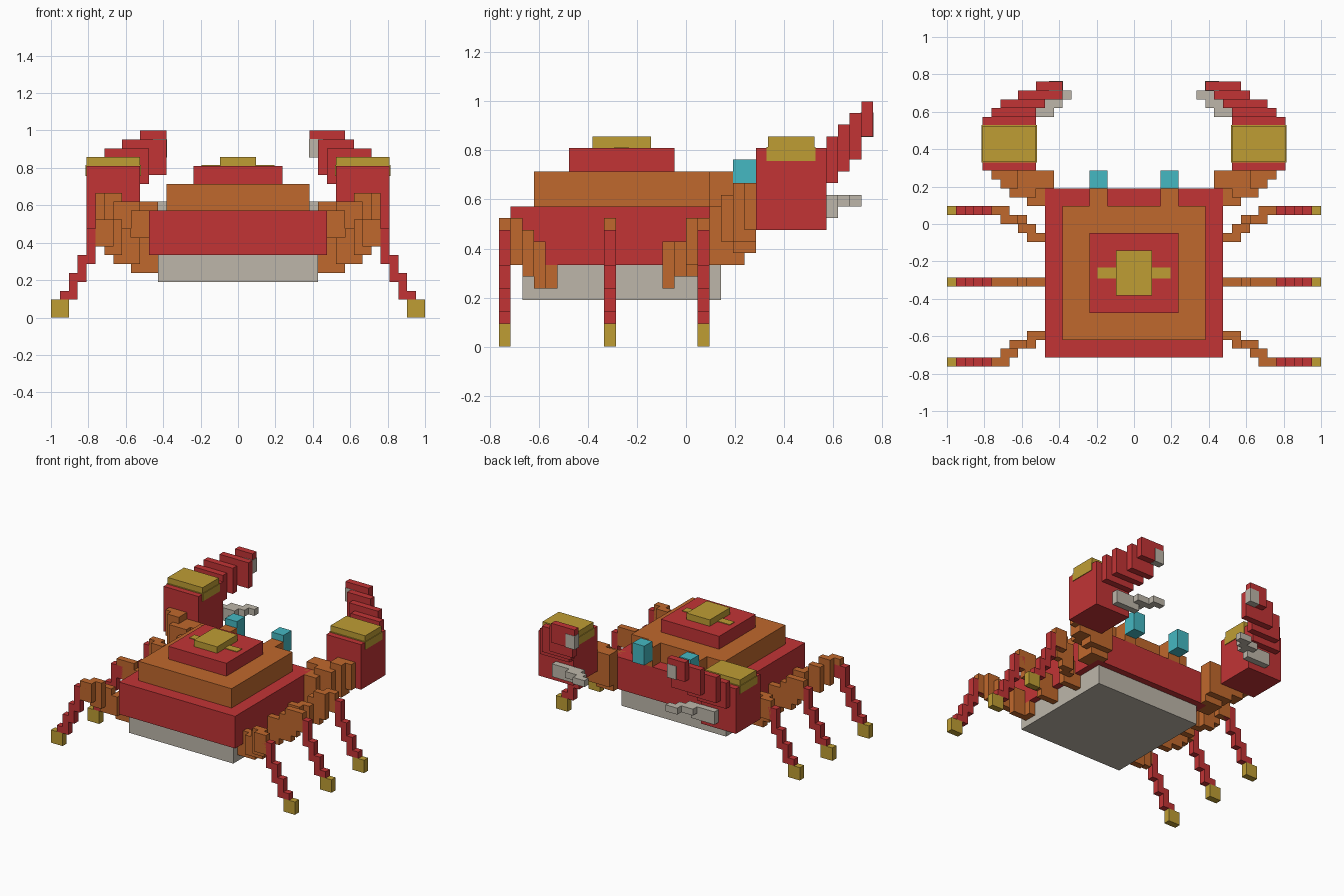
import bpy
import bmesh
from mathutils import Vector

UNIT = 1 / 21  # size of one block
SKIN = 0.1     # overlap of painted patches, in blocks

default_cube = bpy.data.objects.get("Cube")
if default_cube:
    bpy.data.objects.remove(default_cube, do_unlink=True)


def make_material(name, colour):
    material = bpy.data.materials.new(name)
    material.use_nodes = True
    rgba = (*colour, 1)
    material.diffuse_color = rgba
    material.node_tree.nodes["Principled BSDF"].inputs["Base Color"].default_value = rgba
    return material


red = make_material("shell red", (0.54, 0.034, 0.036))
orange = make_material("limb orange", (0.53, 0.14, 0.026))
yellow = make_material("tip yellow", (0.52, 0.34, 0.034))
grey = make_material("belly grey", (0.51, 0.47, 0.40))
cyan = make_material("eye cyan", (0.06, 0.48, 0.54))


def blocks(name, material, boxes, side=1, grow=0):
    """One object from boxes given as (x range, y range, z range) in blocks."""
    bm = bmesh.new()
    for box in boxes:
        low = Vector([r[0] - grow for r in box])
        high = Vector([r[1] + grow for r in box])
        verts = bmesh.ops.create_cube(bm, size=1)["verts"]
        for v in verts:
            for axis in range(3):
                v.co[axis] = (low if v.co[axis] < 0 else high)[axis] * UNIT
            v.co.x *= side
    bmesh.ops.recalc_face_normals(bm, faces=bm.faces)
    mesh = bpy.data.meshes.new(name)
    bm.to_mesh(mesh)
    bm.free()
    mesh.materials.append(material)
    obj = bpy.data.objects.new(name, mesh)
    bpy.context.collection.objects.link(obj)
    return obj


# Stacked body
blocks("belly", grey, [((-9, 9), (-14, 3), (4, 7))])
blocks("carapace", red, [((-10, 10), (-15, 4), (7, 12))])
blocks("upper_shell", orange, [((-8, 8), (-13, 2), (12, 15))])
blocks("shell_cap", red, [((-5, 5), (-10, -1), (15, 17))])
blocks("cap_crest", yellow, [((-2, 2), (-8, -3), (17, 18))])
blocks("crest_stripe", yellow, [((-4, 4), (-6, -5), (16, 17))], grow=SKIN)

# Leg steps seen from the front: (x range, z range)
THIGH = [((9, 10), (5, 7)), ((9, 12), (5, 9)), ((11, 13), (6, 9)),
         ((12, 14), (6, 10)), ((13, 15), (7, 11)), ((14, 16), (8, 11))]
SHIN = [((15, 17), (8, 10)), ((16, 17), (6, 9)), ((17, 18), (4, 7)),
        ((18, 19), (2, 5)), ((18, 20), (2, 3))]
# Sideways position of each thigh step
LEGS = {"front": (-12, -13, -14, -14, -15, -16),
        "middle": (-7,) * 6,
        "back": (-2, -2, -1, 0, 0, 1)}

for side, label in ((1, "left"), (-1, "right")):
    # Eyes on short stalks
    blocks(label + "_eye_stalk", orange, [((3, 5), (2, 4), (12, 15))])\
        .scale.x = side
    blocks(label + "_eye", cyan, [((3, 5), (4, 6), (13, 16))], side)

    # Legs
    for place, slots in LEGS.items():
        name = f"{label}_{place}_leg_"
        foot = (slots[-1], slots[-1] + 1)
        blocks(name + "thigh", orange,
               [(x, (y, y + 1), z) for (x, z), y in zip(THIGH, slots)], side)
        blocks(name + "shin", red, [(x, foot, z) for x, z in SHIN], side)
        blocks(name + "foot", yellow, [((19, 21), foot, (0, 2))], side)

    # Arm and claw
    blocks(label + "_arm", orange,
           [((9, 12), (2, 5), (7, 12)), ((9, 13), (4, 6), (8, 13)),
            ((11, 14), (3, 6), (9, 13)), ((13, 15), (4, 6), (9, 14)),
            ((14, 16), (5, 6), (10, 14))], side)
    blocks(label + "_claw", red, [((11, 17), (6, 12), (10, 17))], side)
    blocks(label + "_claw_pad", yellow, [((11, 17), (7, 11), (17, 18))], side)
    blocks(label + "_claw_pad_edge", yellow,
           [((11, 17), (7, 11), (16, 17))], side, SKIN)

    # Curved upper finger with a pale tip, and the small lower finger
    inner, outer = (9, 12) if side > 0 else (8, 11)
    blocks(label + "_upper_finger", red,
           [((11, 16), (12, 13), (14, 18)), ((10, 15), (13, 14), (15, 19)),
            ((inner, 13), (14, 15), (16, 20)), ((8, outer), (15, 16), (18, 21))],
           side)
    blocks(label + "_finger_tip", grey,
           [((8, 9.5), (15, 16), (18, 20))], side, SKIN / 2)
    blocks(label + "_lower_finger", grey,
           [((10, 14), (12, 13), (11, 13)), ((9, 12), (12, 13), (12, 13)),
            ((8, 11), (13, 14), (12, 13)), ((7, 9), (14, 15), (12, 13))], side)
